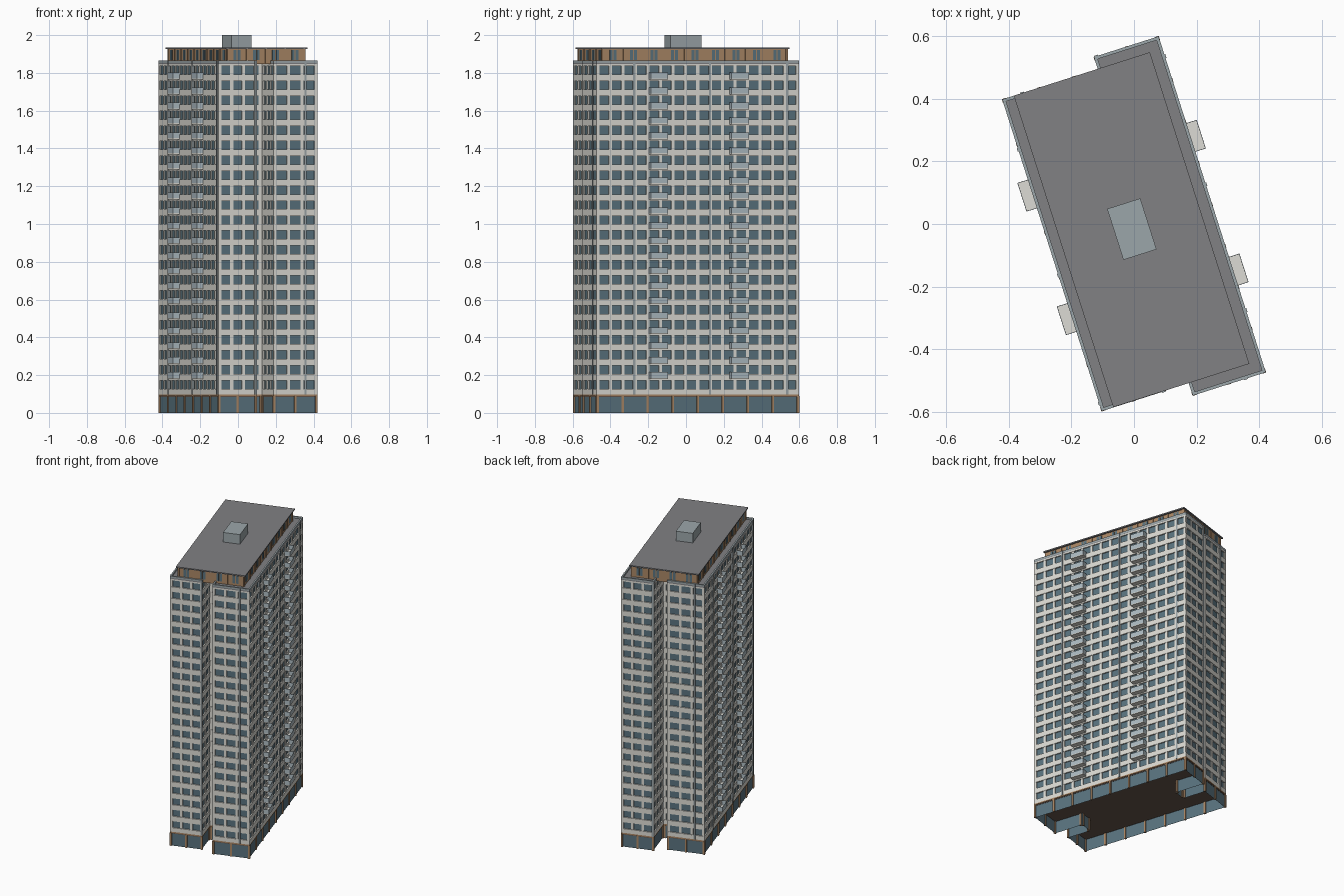
import bpy, bmesh, math
from mathutils import Matrix, Vector

if "Cube" in bpy.data.objects:
    bpy.data.objects.remove(bpy.data.objects["Cube"])

ROT = Matrix.Rotation(math.radians(17.7), 4, 'Z')
H, Z0, FLOORS = 0.0793, 0.10, 22
ROOF = 1.865

def mat(name, c):
    m = bpy.data.materials.new(name)
    m.diffuse_color = (*c, 1)
    m.use_nodes = True
    m.node_tree.nodes["Principled BSDF"].inputs["Base Color"].default_value = m.diffuse_color
    return m

WHITE = mat("pale_panel", (0.72, 0.71, 0.66))
GLASS = mat("dark_glass", (0.10, 0.17, 0.21))
RAIL = mat("rail_glass", (0.42, 0.50, 0.54))
STEEL = mat("grey_steel", (0.33, 0.38, 0.40))
BROWN = mat("brown_cladding", (0.40, 0.24, 0.13))
DARK = mat("dark_soffit", (0.13, 0.09, 0.07))
GREY = mat("roof_grey", (0.22, 0.22, 0.23))

# Plan outline: two offset wings with a recess at each end
PLAN = [Vector(p) for p in [
    (-.28, -.538), (-.066, -.538), (-.066, -.378), (.012, -.378),
    (.012, -.579), (.257, -.579), (.257, .547), (.040, .547),
    (.040, .345), (-.034, .345), (-.034, .507), (-.28, .507)]]

def edges(poly):
    for i, a in enumerate(poly):
        b = poly[(i + 1) % len(poly)]
        d = (b - a).normalized()
        yield a, b, d, Vector((-d.y, d.x))

def inset(poly, dist):
    normals = [n for _, _, _, n in edges(poly)]
    return [p + (normals[i - 1] + normals[i]) * dist for i, p in enumerate(poly)]

def prism(bm, poly, z0, z1, caps=True):
    lo = [bm.verts.new((p.x, p.y, z0)) for p in poly]
    hi = [bm.verts.new((p.x, p.y, z1)) for p in poly]
    n = len(poly)
    for i in range(n):
        j = (i + 1) % n
        bm.faces.new((lo[i], lo[j], hi[j], hi[i]))
    if caps:
        bm.faces.new(hi)
        bm.faces.new(lo[::-1])

def box(bm, x0, x1, y0, y1, z0, z1):
    prism(bm, [Vector(p) for p in ((x0, y0), (x1, y0), (x1, y1), (x0, y1))], z0, z1)

def strips(bm, poly, spacing, w, out, inn, z0, z1):
    """Upright strips along every edge of the plan."""
    for a, b, d, n in edges(poly):
        L = (b - a).length
        k = max(1, round(L / spacing))
        for i in range(k + 1):
            s = w / 2 + (L - w) * i / k
            p, q = a + d * (s - w / 2), a + d * (s + w / 2)
            prism(bm, [p - n * out, q - n * out, q + n * inn, p + n * inn], z0, z1)

def finish(bm, name, material):
    bm.transform(ROT)
    me = bpy.data.meshes.new(name)
    bm.to_mesh(me)
    bm.free()
    me.materials.append(material)
    ob = bpy.data.objects.new(name, me)
    bpy.context.collection.objects.link(ob)

# Ground floor: open-bottomed glazing, soffit, columns and fascia
bm = bmesh.new()
prism(bm, inset(PLAN, .006), 0, .092, caps=False)
finish(bm, "ground_glazing", GLASS)
bm = bmesh.new()
prism(bm, inset(PLAN, .004), .084, .09)
finish(bm, "ground_soffit", DARK)
bm = bmesh.new()
strips(bm, PLAN, .14, .012, .001, .012, 0, .09)
prism(bm, PLAN, .09, .098)
finish(bm, "ground_columns", BROWN)

# Tower glass core
bm = bmesh.new()
prism(bm, inset(PLAN, .008), .098, 1.846)
finish(bm, "window_core", GLASS)

# Spandrel bands and window piers
bm = bmesh.new()
for k in range(FLOORS + 1):
    z = Z0 + k * H
    prism(bm, PLAN, max(.098, z - .008), min(1.846, z + .0265))
finish(bm, "spandrel_bands", WHITE)
bm = bmesh.new()
strips(bm, PLAN, .0705, .017, -.002, .010, .098, 1.846)
finish(bm, "window_piers", WHITE)

# Main roof with parapet
bm = bmesh.new()
prism(bm, PLAN, 1.846, 1.853)
finish(bm, "main_roof", GREY)
bm = bmesh.new()
for a, b, d, n in edges(PLAN):
    prism(bm, [a, b, b + n * .01, a + n * .01], 1.846, ROOF)
finish(bm, "parapet", STEEL)

# Full-height steel pilasters
bm = bmesh.new()
for v in (-.371, .051, .48):
    box(bm, .250, .260, v - .006, v + .006, .098, ROOF)
    box(bm, -.283, -.273, -.032 - v - .006, -.032 - v + .006, .098, ROOF)
for u, v in ((.19, -.579), (-.073, -.538), (-.213, .507), (.049, .547)):
    box(bm, u - .006, u + .006, v - .003, v + .003, .098, ROOF)
finish(bm, "pilasters", STEEL)

# Balconies: two columns on each long side
slab, rail = bmesh.new(), bmesh.new()
T = .002
for side, wall, starts in ((1, .255, (.160, -.288)), (-1, -.278, (.142, -.272))):
    for v0 in starts:
        v1 = v0 + .096
        for k in range(1, FLOORS):
            z = Z0 + k * H
            tip = wall + side * .037
            x0, x1 = sorted((wall, tip))
            box(slab, x0, x1, v0, v1, z, z + .006)
            f0, f1 = sorted((tip, tip - side * T))
            box(rail, f0, f1, v0, v1, z + .006, z + .036)
            for e in (v0, v1 - T):
                box(rail, x0, x1, e, e + T, z + .006, z + .036)
finish(slab, "balcony_slabs", WHITE)
finish(rail, "balcony_rails", RAIL)

# Penthouse: cladding, window strips, overhanging roof
PW = [Vector(p) for p in ((-.229, -.527), (.203, -.527), (.203, .497), (-.229, .497))]
bm = bmesh.new()
prism(bm, PW, 1.846, 1.926)
finish(bm, "penthouse_walls", BROWN)
bm = bmesh.new()
for a, b, d, n in edges(PW):
    L = (b - a).length
    k = round(L / .11)
    for i in range(k):
        for off in (-.019, .003):
            p = a + d * (L * (i + .5) / k + off)
            q = p + d * .016
            prism(bm, [p - n * .002, q - n * .002, q + n * .002, p + n * .002], 1.868, 1.92)
finish(bm, "penthouse_windows", GLASS)
bm = bmesh.new()
strips(bm, PW, .11, .008, .004, .002, 1.853, 1.926)
finish(bm, "penthouse_posts", BROWN)
bm = bmesh.new()
box(bm, -.241, .215, -.537, .507, 1.926, 1.934)
finish(bm, "penthouse_roof", GREY)

# Lift housing
bm = bmesh.new()
box(bm, -.067, .044, -.099, .072, 1.934, 2.0)
finish(bm, "lift_housing", STEEL)
